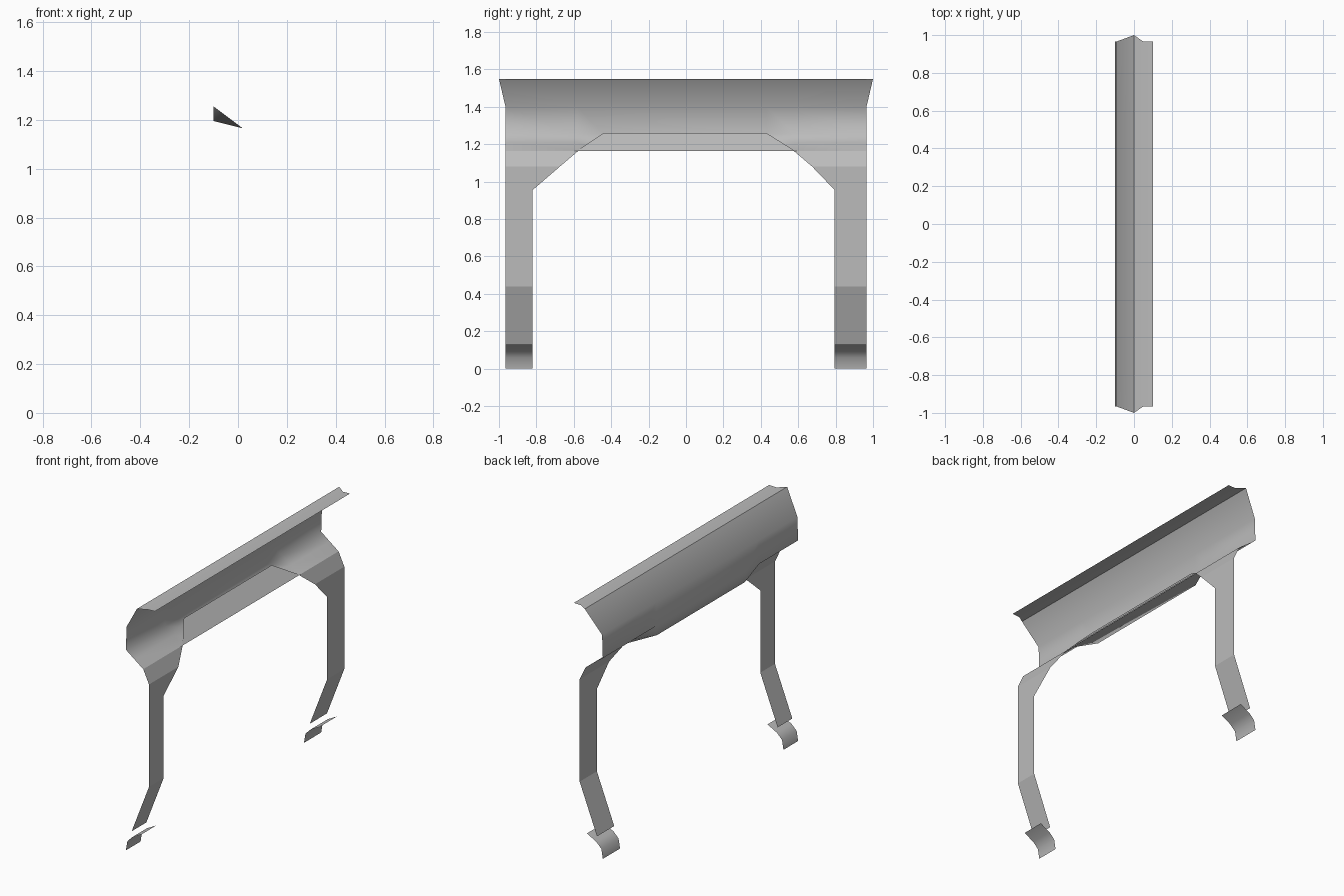
import bpy, bmesh, math

cube = bpy.data.objects.get("Cube")
if cube:
    bpy.data.objects.remove(cube, do_unlink=True)

grey = bpy.data.materials.new("plain_grey")
grey.use_nodes = True
grey.diffuse_color = (0.5, 0.5, 0.5, 1)
grey.node_tree.nodes["Principled BSDF"].inputs["Base Color"].default_value = (0.5, 0.5, 0.5, 1)


def sheet(name, rows, angle=None):
    """Thin surface joining rows of points, each row running along y."""
    bm = bmesh.new()
    grid = [[bm.verts.new(p) for p in row] for row in rows]
    for upper, lower in zip(grid, grid[1:]):
        for i in range(len(upper) - 1):
            bm.faces.new((upper[i], lower[i], lower[i + 1], upper[i + 1]))
    mesh = bpy.data.meshes.new(name)
    bm.to_mesh(mesh)
    bm.free()
    mesh.materials.append(grey)
    obj = bpy.data.objects.new(name, mesh)
    bpy.context.collection.objects.link(obj)
    if angle:
        bpy.ops.object.select_all(action='DESELECT')
        obj.select_set(True)
        bpy.context.view_layer.objects.active = obj
        bpy.ops.object.shade_smooth_by_angle(angle=math.radians(angle))
    return obj


END = 0.965

# Curved back panel: the lower middle bulges out into a shallow pocket
columns = (-END, -0.58, -0.44, 0.43, 0.58, END)


def panel_row(x, z, end=END, pocket=None):
    row = []
    for y in columns:
        px, pz = pocket if pocket and abs(y) < 0.5 else (x, z)
        row.append((px, math.copysign(end, y) if abs(y) == END else y, pz))
    return row


sheet("back_panel", [
    panel_row(0, 1.55, end=1.0),
    panel_row(-0.095, 1.40),
    panel_row(-0.1, 1.255),
    panel_row(-0.04, 1.21, pocket=(-0.1, 1.195)),
    panel_row(0.02, 1.165),
], 60)

# Flat ledge along the top rim
sheet("top_ledge", [[(x, -y, z), (x, y, z)] for x, y, z in
                    ((0, 1.0, 1.55), (0.05, END, 1.546), (0.1, END, 1.548))], 40)

# Sloping plate closing the pocket
sheet("pocket_plate", [
    [(-0.067, -0.44, 1.26), (-0.067, 0.43, 1.26)],
    [(0.022, -0.58, 1.166), (0.022, 0.58, 1.166)],
])

# Legs widen into the panel at the top; curled feet sit below them
for side, label, inner in ((-1, "front", 0.82), (1, "back", 0.795)):
    leg = ((0.02, 1.165, 0.575), (0.06, 1.08, 0.675), (0.06, 0.955, inner),
           (0.06, 0.44, inner), (-0.06, 0.13, inner))
    sheet(label + "_leg", [[(x, side * END, z), (x, side * y, z)] for x, z, y in leg])
    foot = ((-0.1, 0), (-0.09, 0.06), (-0.055, 0.095), (0.01, 0.13))
    sheet(label + "_foot", [[(x, side * END, z), (x, side * inner, z)] for x, z in foot], 60)
